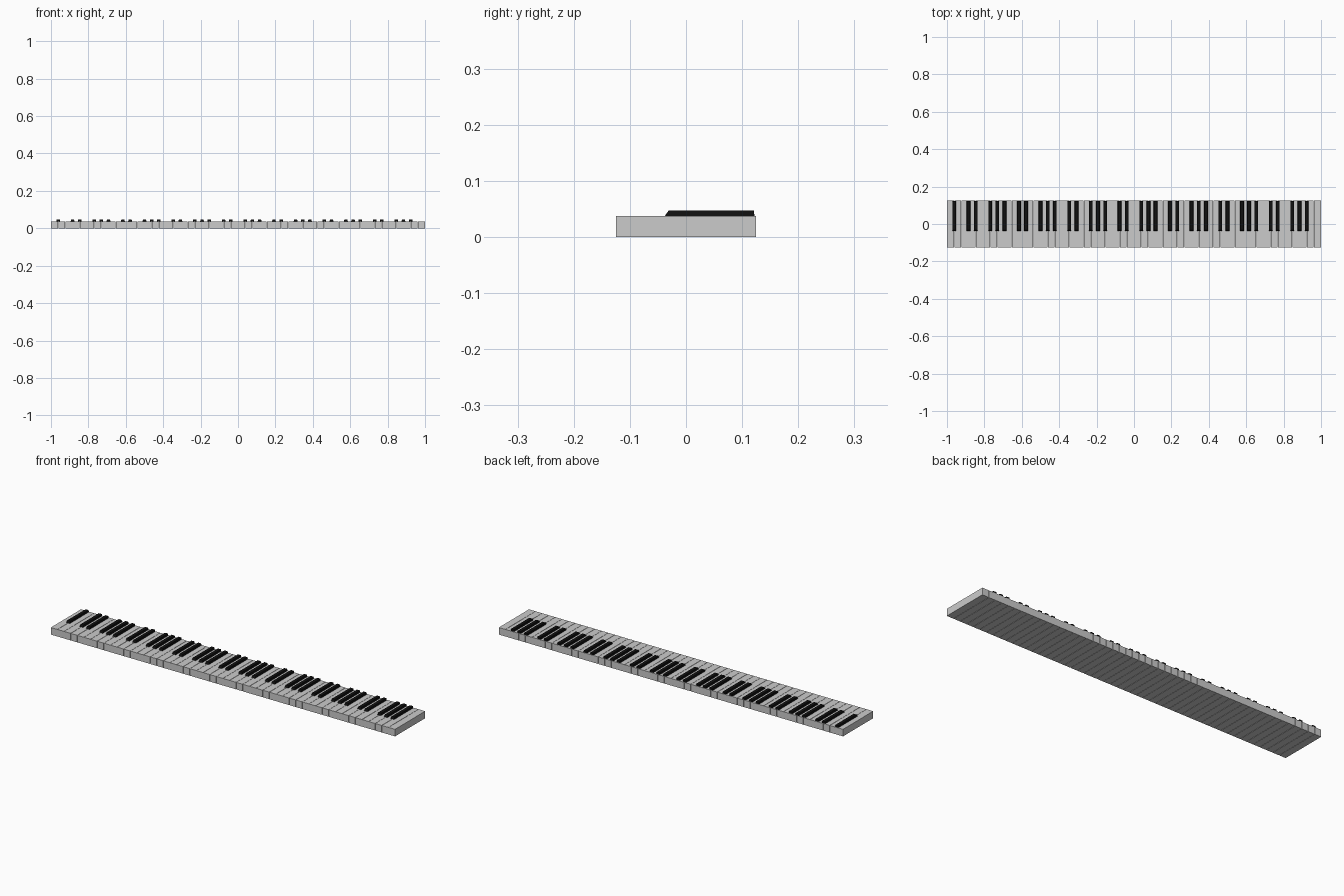
import bpy, bmesh

if "Cube" in bpy.data.objects:
    bpy.data.objects.remove(bpy.data.objects["Cube"])

N = 52                 # white keys of a full keyboard, starting on A
PITCH = 2 / N
GAP = 0.0016
TOP = 0.037

black = bpy.data.materials.new("black_key_finish")
black.diffuse_color = (0.005, 0.005, 0.005, 1)
black.use_nodes = True
black.node_tree.nodes["Principled BSDF"].inputs["Base Color"].default_value = black.diffuse_color


def prism(name, profile, x, width, material=None):
    """Extrude a (y, z) side profile along x, centred on x."""
    bm = bmesh.new()
    face = bm.faces.new([bm.verts.new((x - width / 2, y, z)) for y, z in profile])
    ext = bmesh.ops.extrude_face_region(bm, geom=[face])
    verts = [v for v in ext["geom"] if isinstance(v, bmesh.types.BMVert)]
    bmesh.ops.translate(bm, verts=verts, vec=(width, 0, 0))
    bmesh.ops.recalc_face_normals(bm, faces=bm.faces)
    mesh = bpy.data.meshes.new(name)
    bm.to_mesh(mesh)
    bm.free()
    obj = bpy.data.objects.new(name, mesh)
    bpy.context.collection.objects.link(obj)
    if material:
        mesh.materials.append(material)
    return obj


white_profile = [(-0.125, 0), (0.125, 0), (0.125, TOP), (-0.125, TOP)]
black_profile = [(-0.038, TOP), (0.122, TOP), (0.121, 0.047), (-0.031, 0.047)]

for i in range(N):
    left = -1 + i * PITCH
    # white key, with the outer ends kept flush
    a = left + (GAP / 2 if i else 0)
    b = left + PITCH - (GAP / 2 if i < N - 1 else 0)
    prism("white_key", white_profile, (a + b) / 2, b - a)
    # black key on the boundary after A, C, D, F and G
    if i < N - 1 and "ABCDEFG"[i % 7] in "ACDFG":
        key = prism("black_key", black_profile, left + PITCH, 0.02, black)
        # slightly narrower top
        for v in key.data.vertices:
            if v.co.z > TOP + 0.005:
                v.co.x += 0.0015 if v.co.x < left + PITCH else -0.0015
